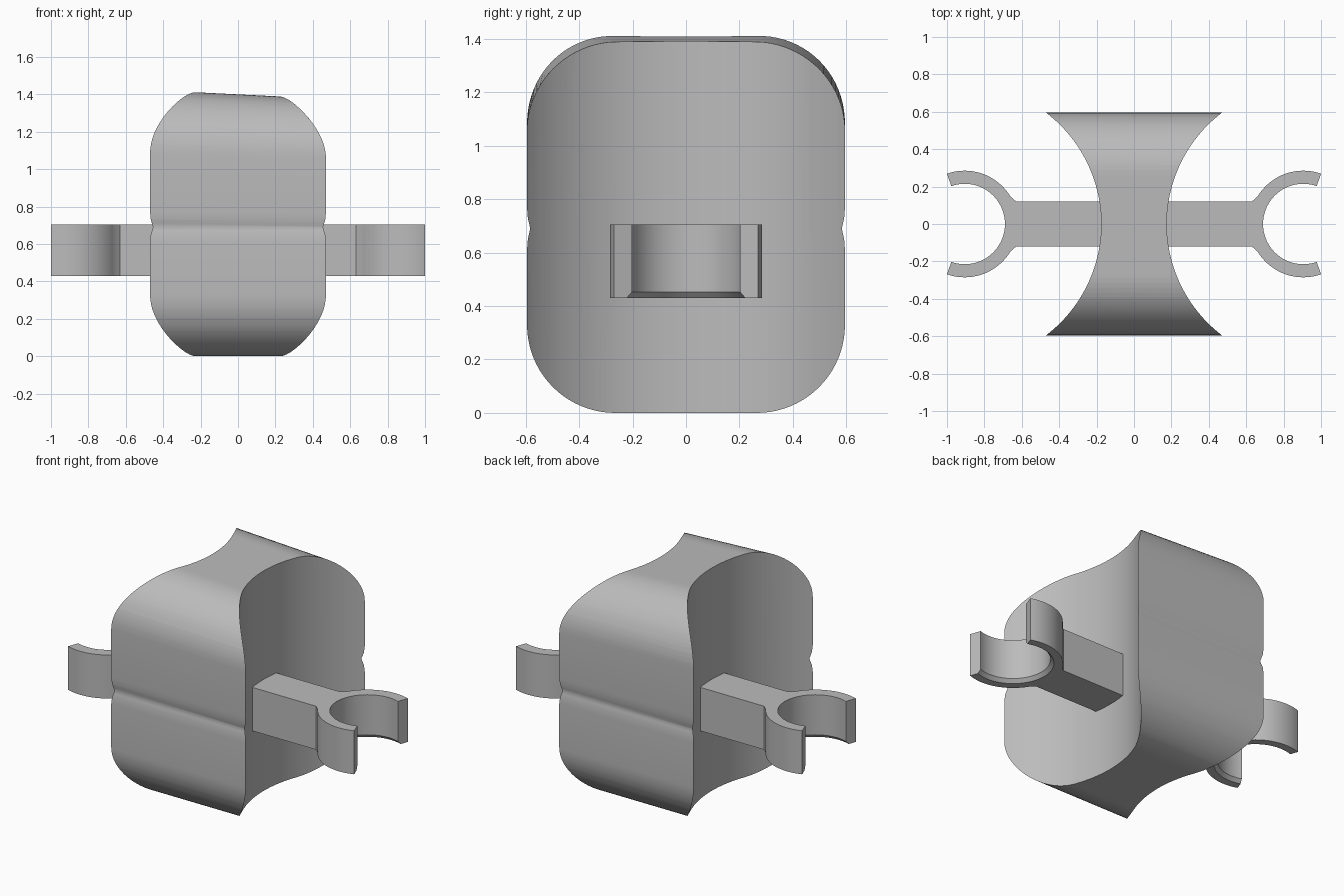
import bpy, bmesh
from math import sin, cos, asin, sqrt, radians, degrees, pi

default = bpy.data.objects.get("Cube")
if default:
    bpy.data.objects.remove(default, do_unlink=True)

grey = bpy.data.materials.new("plain grey")
grey.use_nodes = True
COLOUR = (0.5, 0.5, 0.5, 1)
grey.diffuse_color = COLOUR
grey.node_tree.nodes["Principled BSDF"].inputs["Base Color"].default_value = COLOUR


def loft(name, rings):
    """Skin matching closed outlines and cap both ends."""
    bm = bmesh.new()
    loops = [[bm.verts.new(p) for p in ring] for ring in rings]
    n = len(loops[0])
    for a, b in zip(loops, loops[1:]):
        for i in range(n):
            j = (i + 1) % n
            bm.faces.new((a[i], a[j], b[j], b[i]))
    bm.faces.new(loops[0])
    bm.faces.new(loops[-1])
    bmesh.ops.recalc_face_normals(bm, faces=bm.faces)
    mesh = bpy.data.meshes.new(name)
    bm.to_mesh(mesh)
    bm.free()
    mesh.materials.append(grey)
    obj = bpy.data.objects.new(name, mesh)
    bpy.context.collection.objects.link(obj)
    return obj


def activate(obj):
    bpy.ops.object.select_all(action='DESELECT')
    obj.select_set(True)
    bpy.context.view_layer.objects.active = obj


def arc(cx, cy, r, start, end, steps):
    angles = [radians(start + (end - start) * i / steps) for i in range(steps + 1)]
    return [(cx + r * cos(a), cy + r * sin(a)) for a in angles]


# Body: rounded block profile, a shallow waist at the seam, the upper half tilted
HALF_Y, TOP, CORNER, SEAM = 0.595, 1.4, 0.33, 0.69
WAIST = [(-0.08, 0), (-0.04, 0.003), (0, 0.012), (0.04, 0.003), (0.08, 0)]
cy = HALF_Y - CORNER
right_wall = [(HALF_Y - d, SEAM + h) for h, d in WAIST]
profile = (arc(cy, CORNER, CORNER, -90, 0, 20) + right_wall
           + arc(cy, TOP - CORNER, CORNER, 0, 90, 20))
profile += [(-y, z) for y, z in reversed(profile)]


def tilted(x):
    return [(x, y, z - 0.05 * x * max(0, z - SEAM) / (TOP - SEAM)) for y, z in profile]


body = loft("body", [tilted(-0.6), tilted(0.6)])

# Hollow both flanks with large upright cylinders
WAIST_X, RIM_X = 0.175, 0.47
sag = RIM_X - WAIST_X
radius = (HALF_Y ** 2 + sag ** 2) / (2 * sag)
for side in (-1, 1):
    circle = arc(side * (WAIST_X + radius), 0, radius, 0, 360, 160)[:-1]
    cutter = loft("flank_cutter", [[(x, y, z) for x, y in circle] for z in (-0.5, 2)])
    cutter.hide_render = True
    cut = body.modifiers.new("hollow flank", 'BOOLEAN')
    cut.operation = 'DIFFERENCE'
    cut.solver = 'EXACT'
    cut.object = cutter
    activate(body)
    bpy.ops.object.modifier_apply(modifier=cut.name)
    bpy.data.objects.remove(cutter, do_unlink=True)

# Arms: a bar ending in an open C clip, its bore chamfered underneath
CLIP_X, OUTER, BORE, BAR_Y, OPEN = 0.905, 0.285, 0.215, 0.12, 70.5
ROOT_Y = 0.148
root = 180 - degrees(asin(ROOT_Y / OUTER))


def arm_outline(bore):
    bar = [(0.63, -BAR_Y), (0.1, -BAR_Y), (0.1, BAR_Y), (0.63, BAR_Y)]
    return (arc(CLIP_X, 0, bore, OPEN, 360 - OPEN, 48)
            + arc(CLIP_X, 0, OUTER, 360 - OPEN, 360 - root, 20)
            + bar + arc(CLIP_X, 0, OUTER, root, OPEN, 20))


LEVELS = [(0.43, BORE + 0.02), (0.452, BORE), (0.705, BORE)]
arms = [loft(name, [[(side * x, y, z) for x, y in arm_outline(bore)] for z, bore in LEVELS])
        for name, side in (("left_arm", 1), ("right_arm", -1))]

for obj in [body] + arms:
    activate(obj)
    bpy.ops.object.shade_smooth_by_angle(angle=radians(30))
